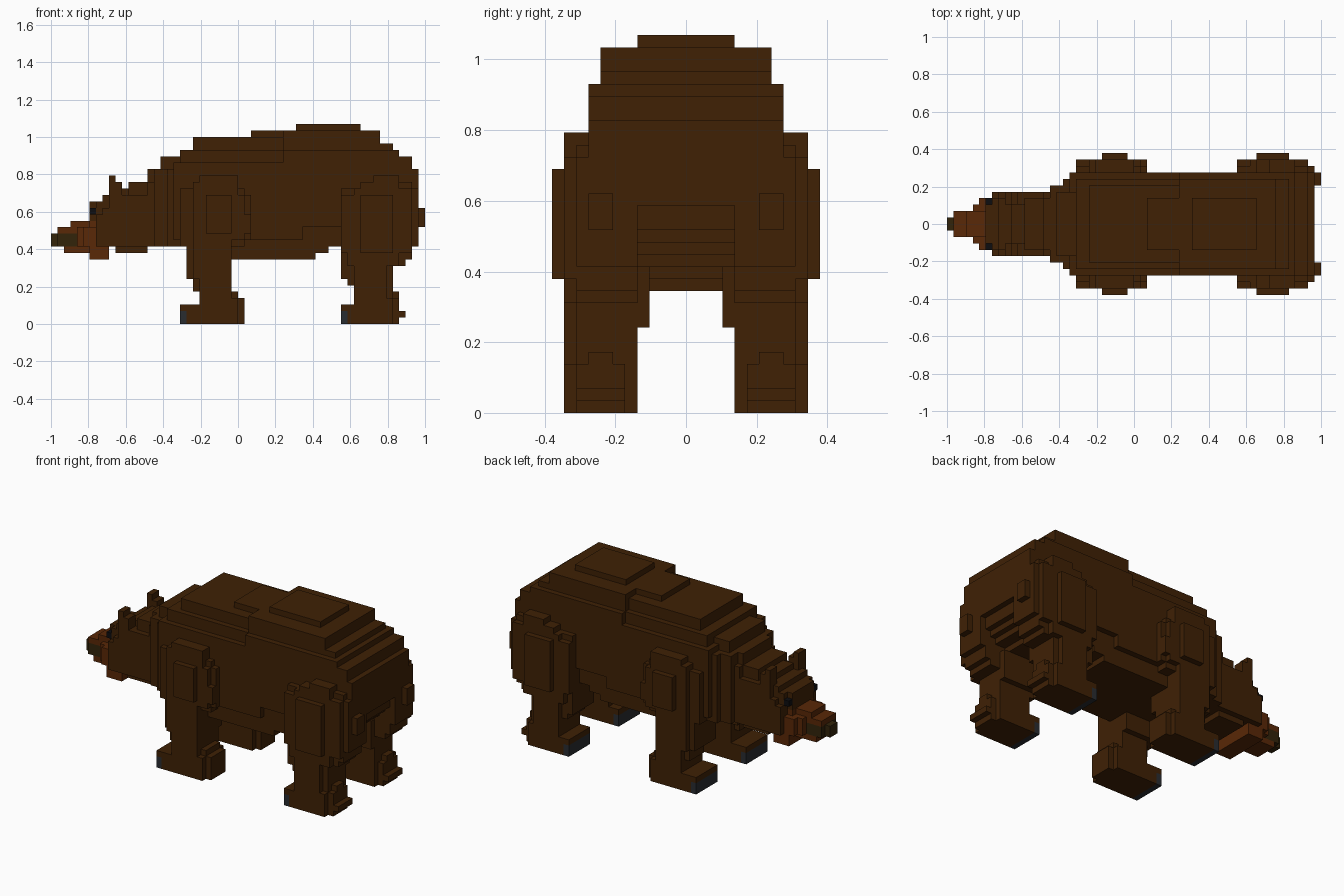
import bpy, bmesh
from mathutils import Vector

V = 2 / 58  # edge of one voxel


def material(name, rgb):
    m = bpy.data.materials.new(name)
    m.diffuse_color = (*rgb, 1)
    return m


FUR = material("fur", (0.050, 0.015, 0.0015))
TAN = material("muzzle_tan", (0.100, 0.021, 0.002))
DARK = material("nose_dark", (0.032, 0.017, 0.003))
CLAW = material("claw_grey", (0.022, 0.025, 0.030))
BLACK = material("eye_black", (0.004, 0.004, 0.005))

SIDES = [(Vector(d), [Vector(c) for c in q]) for d, q in (
    ((1, 0, 0), ((1, 0, 0), (1, 1, 0), (1, 1, 1), (1, 0, 1))),
    ((-1, 0, 0), ((0, 0, 0), (0, 0, 1), (0, 1, 1), (0, 1, 0))),
    ((0, 1, 0), ((0, 1, 0), (0, 1, 1), (1, 1, 1), (1, 1, 0))),
    ((0, -1, 0), ((0, 0, 0), (1, 0, 0), (1, 0, 1), (0, 0, 1))),
    ((0, 0, 1), ((0, 0, 1), (1, 0, 1), (1, 1, 1), (0, 1, 1))),
    ((0, 0, -1), ((0, 0, 0), (0, 1, 0), (1, 1, 0), (1, 0, 0))))]


def voxel_part(name, mat, boxes, sides=(1, -1)):
    """Union of voxel boxes (x0, x1, y0, y1, z0, z1), y >= 0, mirrored to the listed sides."""
    cells = set()
    for x0, x1, y0, y1, z0, z1 in boxes:
        for x in range(x0, x1):
            for y in range(y0, y1):
                for z in range(z0, z1):
                    for s in sides:
                        cells.add((x, y if s > 0 else -1 - y, z))
    bm = bmesh.new()
    for c in cells:
        for d, quad in SIDES:
            if tuple(int(a + b) for a, b in zip(c, d)) not in cells:
                bm.faces.new([bm.verts.new((Vector(c) + q - Vector((29, 0, 0))) * V) for q in quad])
    bmesh.ops.remove_doubles(bm, verts=bm.verts, dist=V / 10)
    bmesh.ops.dissolve_limit(bm, angle_limit=0.01, verts=bm.verts, edges=bm.edges)
    me = bpy.data.meshes.new(name)
    bm.to_mesh(me)
    bm.free()
    me.materials.append(mat)
    bpy.context.collection.objects.link(bpy.data.objects.new(name, me))


# Torso: shoulders, back, stepped rump and belly
voxel_part("body", FUR, [
    (19, 39, 0, 8, 13, 25), (20, 36, 0, 7, 25, 27), (22, 36, 0, 6, 27, 29),
    (31, 36, 0, 4, 29, 30), (36, 51, 0, 7, 27, 30), (38, 48, 0, 4, 30, 31),
    (36, 52, 0, 8, 15, 27), (51, 53, 0, 7, 27, 28), (52, 54, 0, 8, 15, 27),
    (54, 56, 0, 8, 15, 26), (56, 57, 0, 8, 17, 24),
    (19, 41, 0, 7, 12, 15), (39, 55, 0, 7, 14, 15), (39, 54, 0, 5, 13, 14),
    (39, 52, 0, 7, 12, 14), (22, 41, 0, 7, 10, 12), (41, 43, 0, 7, 11, 12)])

# Neck steps
voxel_part("neck", FUR, [
    (15, 17, 0, 5, 12, 22), (15, 17, 0, 4, 22, 24), (16, 19, 0, 6, 12, 24),
    (17, 20, 0, 5, 24, 26), (18, 19, 0, 7, 12, 24)])

# Head with stepped brow
voxel_part("head", FUR, [
    (7, 15, 0, 5, 12, 17), (8, 15, 0, 5, 17, 18), (9, 15, 0, 5, 18, 20),
    (10, 15, 0, 3, 20, 21), (12, 15, 0, 4, 20, 22), (6, 8, 0, 3, 16, 19),
    (7, 8, 0, 4, 17, 19), (8, 10, 0, 4, 18, 20), (10, 15, 0, 4, 11, 12)])

# Muzzle, chin, mouth, nose and eyes
voxel_part("muzzle", TAN, [
    (1, 5, 0, 2, 14, 15), (3, 6, 0, 2, 15, 16), (4, 6, 0, 3, 12, 15),
    (5, 7, 0, 4, 12, 15), (6, 7, 0, 3, 15, 16), (2, 6, 0, 2, 11, 12),
    (6, 9, 0, 4, 10, 12)])
voxel_part("mouth", DARK, [(1, 4, 0, 2, 12, 14)])
voxel_part("nose", DARK, [(0, 1, 0, 1, 12, 14)])
voxel_part("eyes", BLACK, [(6, 7, 3, 4, 17, 18)])

for label, s in (("left", -1), ("right", 1)):
    # Ear
    voxel_part(label + "_ear", FUR, [(9, 10, 3, 5, 20, 23), (10, 11, 3, 5, 20, 22)], [s])

    # Front leg: paw, ankle, forearm, shoulder, outer muscle
    voxel_part(label + "_front_leg", FUR, [
        (21, 29, 4, 10, 0, 3), (29, 30, 5, 9, 0, 4), (20, 21, 4, 10, 2, 3),
        (23, 29, 4, 10, 3, 4), (23, 29, 5, 9, 3, 5), (23, 28, 4, 10, 4, 7),
        (22, 28, 5, 9, 5, 7), (21, 28, 3, 9, 7, 13), (22, 28, 4, 10, 7, 13),
        (20, 30, 4, 9, 12, 21), (22, 30, 8, 10, 13, 20), (30, 31, 8, 9, 13, 20),
        (29, 31, 8, 10, 14, 17), (22, 29, 8, 10, 20, 22), (23, 29, 8, 10, 22, 23),
        (24, 28, 10, 11, 14, 20)], [s])
    voxel_part(label + "_front_claws", CLAW, [(20, 21, 4, 10, 0, 2)], [s])

    # Back leg: paw, heel, shank, thigh, haunch, outer muscle
    voxel_part(label + "_back_leg", FUR, [
        (46, 53, 4, 10, 0, 3), (53, 54, 5, 9, 0, 4), (45, 46, 4, 10, 2, 3),
        (54, 55, 5, 9, 1, 2), (47, 53, 4, 10, 3, 4), (47, 54, 6, 8, 4, 5),
        (47, 52, 4, 10, 4, 9), (52, 53, 4, 9, 3, 9), (46, 53, 4, 9, 6, 9),
        (45, 53, 3, 9, 7, 12), (46, 54, 4, 10, 9, 12),
        (53, 55, 4, 9, 9, 14), (54, 56, 4, 9, 10, 17), (55, 57, 4, 9, 12, 21),
        (45, 55, 4, 9, 12, 21), (54, 56, 8, 9, 14, 22), (45, 56, 8, 10, 11, 20),
        (47, 56, 8, 10, 20, 21), (48, 54, 8, 10, 21, 22),
        (50, 54, 8, 10, 22, 23), (48, 53, 10, 11, 11, 20), (57, 58, 6, 8, 15, 18)], [s])
    voxel_part(label + "_back_claws", CLAW, [(45, 46, 4, 10, 0, 2)], [s])
